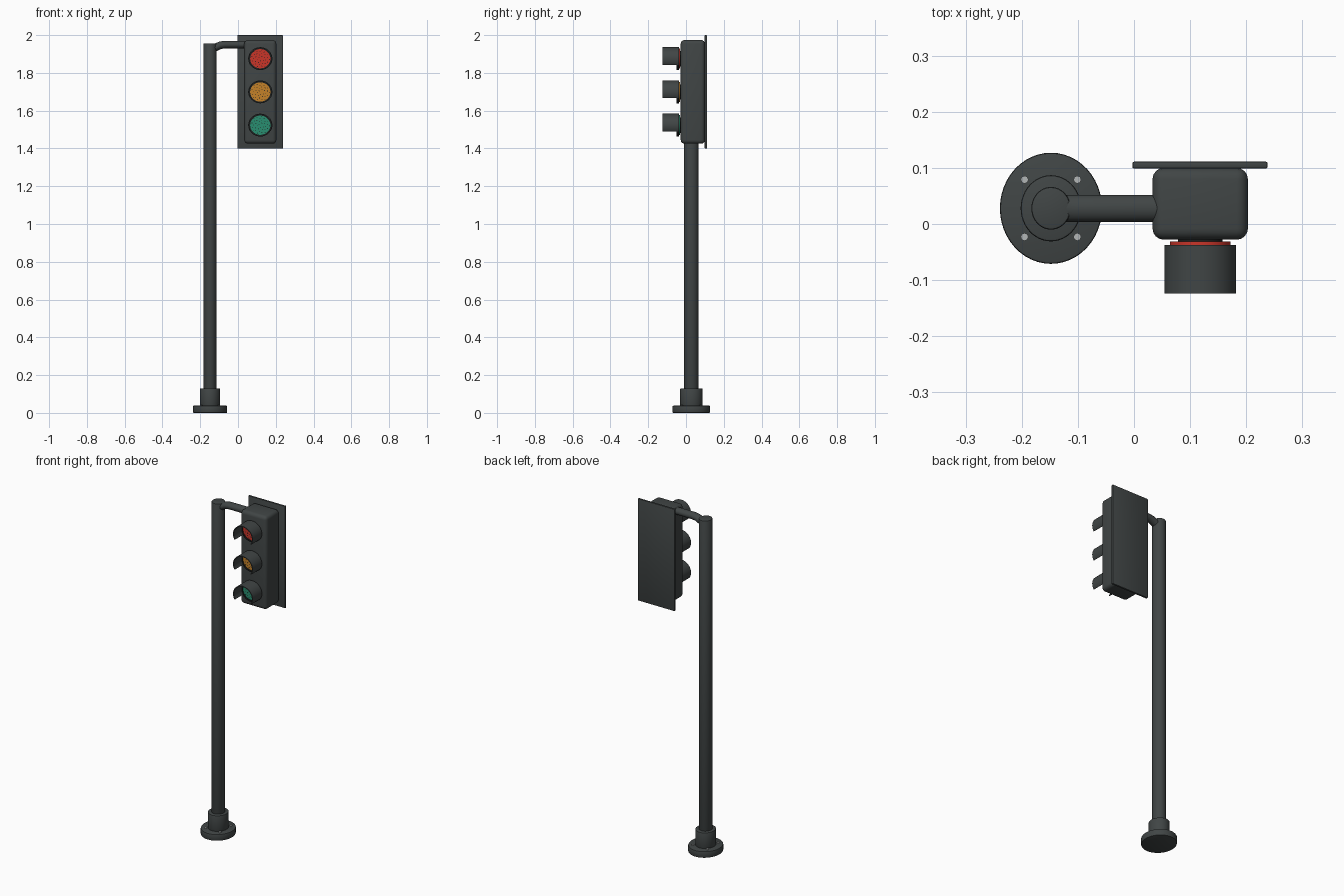
import bpy, bmesh, math
from mathutils import Vector

cube = bpy.data.objects.get("Cube")
if cube:
    bpy.data.objects.remove(cube, do_unlink=True)


def material(name, r, g, b):
    m = bpy.data.materials.new(name)
    m.use_nodes = True
    m.diffuse_color = (r, g, b, 1)
    node = next(n for n in m.node_tree.nodes if n.type == 'BSDF_PRINCIPLED')
    node.inputs["Base Color"].default_value = (r, g, b, 1)
    return m


GREY = material("dark grey metal", 0.052, 0.06, 0.06)
BLACK = material("black rim", 0.012, 0.014, 0.014)
STEEL = material("bolt steel", 0.45, 0.47, 0.47)
RED = material("red lens", 0.58, 0.035, 0.022)
AMBER = material("amber lens", 0.55, 0.22, 0.022)
GREEN = material("green lens", 0.022, 0.27, 0.16)


def finish(ob, name, mat, bevel=0, segments=3):
    """Name, colour, bevel and smooth a part."""
    ob.name = name
    ob.data.materials.append(mat)
    bpy.context.view_layer.objects.active = ob
    ob.select_set(True)
    if bevel:
        mod = ob.modifiers.new("bevel", 'BEVEL')
        mod.width, mod.segments = bevel, segments
        mod.limit_method = 'ANGLE'
        bpy.ops.object.modifier_apply(modifier=mod.name)
    bpy.ops.object.shade_smooth_by_angle(angle=math.radians(40))
    ob.select_set(False)
    return ob


def box(name, mat, low, high, bevel=0, segments=3):
    low, high = Vector(low), Vector(high)
    bpy.ops.mesh.primitive_cube_add(size=1, location=(low + high) / 2)
    ob = bpy.context.object
    ob.scale = high - low
    bpy.ops.object.transform_apply(location=False, rotation=False, scale=True)
    return finish(ob, name, mat, bevel, segments)


def post(name, mat, x, y, z0, z1, rx, ry, bevel=0, sides=48):
    """Upright cylinder with an oval section."""
    bpy.ops.mesh.primitive_cylinder_add(vertices=sides, radius=1, depth=z1 - z0,
                                        location=(x, y, (z0 + z1) / 2))
    ob = bpy.context.object
    ob.scale = (rx, ry, 1)
    bpy.ops.object.transform_apply(location=False, rotation=False, scale=True)
    return finish(ob, name, mat, bevel, 2)


def hood(name, mat, z, y0, y1, rx, rz, half_angle, thick):
    """Curved sheet around the lens axis, open at the bottom."""
    bm = bmesh.new()
    n = 40
    rows = []
    for i in range(n + 1):
        a = half_angle * (2 * i / n - 1)
        x, h = LIGHT_X + rx * math.sin(a), z + rz * math.cos(a)
        rows.append([bm.verts.new((x, y, h)) for y in (y0, y1)])
    for a, b in zip(rows, rows[1:]):
        bm.faces.new((a[0], a[1], b[1], b[0]))
    bmesh.ops.remove_doubles(bm, verts=bm.verts[:], dist=0.0001)
    bmesh.ops.recalc_face_normals(bm, faces=bm.faces[:])
    bm.normal_update()
    mid = bm.faces[:][n // 2]
    if mid.normal.z < 0:
        bmesh.ops.reverse_faces(bm, faces=bm.faces[:])
    me = bpy.data.meshes.new(name)
    bm.to_mesh(me)
    bm.free()
    ob = bpy.data.objects.new(name, me)
    bpy.context.collection.objects.link(ob)
    mod = ob.modifiers.new("sheet", 'SOLIDIFY')
    mod.thickness, mod.offset = thick, -1
    bpy.context.view_layer.objects.active = ob
    bpy.ops.object.modifier_apply(modifier=mod.name)
    return finish(ob, name, mat)


def disc(name, mat, x, z, y0, y1, rx, rz, sides=48):
    """Short cylinder lying along y."""
    bpy.ops.mesh.primitive_cylinder_add(vertices=sides, radius=1, depth=abs(y1 - y0),
                                        location=(x, (y0 + y1) / 2, z),
                                        rotation=(math.pi / 2, 0, 0))
    ob = bpy.context.object
    ob.scale = (rx, rz, 1)
    bpy.ops.object.transform_apply(location=False, rotation=True, scale=True)
    return finish(ob, name, mat)


# Pole, collar, foot and bolts
PX, PY = -0.148, 0.028
post("foot_flange", GREY, PX, PY, 0, 0.038, 0.091, 0.099, 0.004)
post("foot_collar", GREY, PX, PY, 0.03, 0.13, 0.054, 0.059, 0.004)
post("pole", GREY, PX, PY, 0.1, 1.956, 0.035, 0.038, 0.004)
for sx in (-1, 1):
    for sy in (-1, 1):
        post("flange_bolt", STEEL, PX + sx * 0.047, PY + sy * 0.051,
             0.03, 0.043, 0.007, 0.007, sides=8)

# Bent arm with an oval section
curve = bpy.data.curves.new("arm_path", 'CURVE')
curve.dimensions = '3D'
curve.bevel_depth, curve.bevel_resolution = 0.02, 6
curve.use_fill_caps = True
spline = curve.splines.new('POLY')
path = [(-0.155, 1.918), (-0.125, 1.932), (-0.095, 1.946), (-0.07, 1.95), (0.06, 1.95)]
spline.points.add(len(path) - 1)
for p, (x, z) in zip(spline.points, path):
    p.co = (x, 0, z, 1)
arm = bpy.data.objects.new("arm", curve)
bpy.context.collection.objects.link(arm)
arm.location.y = PY
arm.scale.y = 1.2
bpy.context.view_layer.objects.active = arm
arm.select_set(True)
bpy.ops.object.convert(target='MESH')
finish(bpy.context.object, "arm", GREY)

# Signal housing and back plate
LIGHT_X = 0.118
box("signal_housing", GREY, (0.033, -0.028, 1.425), (0.203, 0.1, 1.974), 0.02, 4)
box("back_plate", GREY, (-0.003, 0.099, 1.4), (0.238, 0.111, 2.0), 0.003, 2)

# Three lights: lens, rim, visor and small dark dots on the lens
for label, mat, z in (("red", RED, 1.875), ("amber", AMBER, 1.699), ("green", GREEN, 1.523)):
    disc(label + "_lens_mount", BLACK, LIGHT_X, z, -0.02, -0.033, 0.04, 0.04)
    disc(label + "_lens", mat, LIGHT_X, z, -0.031, -0.045, 0.054, 0.053)
    hood(label + "_rim", BLACK, z, -0.037, -0.049, 0.0625, 0.06, math.pi, 0.009)
    hood(label + "_visor", GREY, z, -0.037, -0.124, 0.064, 0.061, math.radians(122), 0.005)
    for i in range(1, 36):
        r, a = 0.05 * math.sqrt(i / 36), i * 2.4
        disc(label + "_lens_dot", BLACK, LIGHT_X + r * math.cos(a), z + r * math.sin(a),
             -0.0445, -0.0455, 0.0024, 0.0024, 6)
